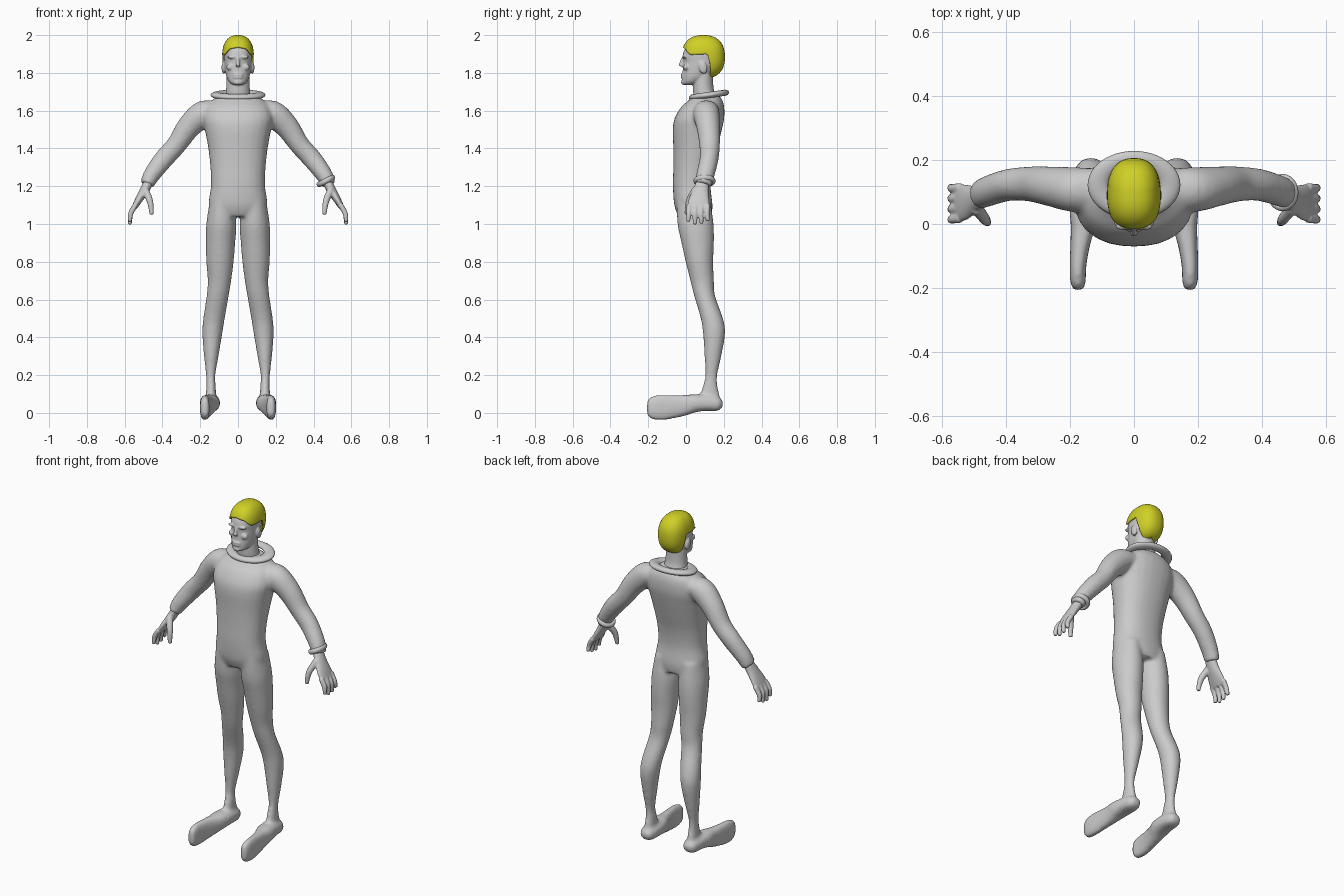
import bpy, bmesh, math
from mathutils import Vector, Matrix

if "Cube" in bpy.data.objects:
    bpy.data.objects.remove(bpy.data.objects["Cube"])


def material(name, rgb):
    m = bpy.data.materials.new(name)
    m.use_nodes = True
    m.diffuse_color = (*rgb, 1)
    m.node_tree.nodes["Principled BSDF"].inputs["Base Color"].default_value = (*rgb, 1)
    return m


grey = material("plain grey", (0.6, 0.6, 0.6))
yellow = material("hair yellow", (0.63, 0.63, 0.02))


def spline(rows, steps=4):
    """Catmull-Rom interpolation of equal-length rows."""
    out = []
    for i in range(len(rows) - 1):
        quad = [rows[max(i - 1, 0)], rows[i], rows[i + 1], rows[min(i + 2, len(rows) - 1)]]
        for k in range(steps):
            t = k / steps
            out.append([b + 0.5 * t * (c - a + t * (2 * a - 5 * b + 4 * c - d + t * (3 * (b - c) + d - a)))
                        for a, b, c, d in zip(*quad)])
    return out + [list(rows[-1])]


def tube(bm, rows, side=1, ref=(0, 1, 0), tangent=None, power=2, n=28):
    """Closed loft; rows are x, y, z, half width, half depth along ref."""
    rows = spline(rows)
    pts = [Vector((side * r[0], r[1], r[2])) for r in rows]
    rings = []
    for i, (p, r) in enumerate(zip(pts, rows)):
        t = Vector(tangent) if tangent else (pts[min(i + 1, len(pts) - 1)] - pts[max(i - 1, 0)]).normalized()
        b = Vector(ref)
        b = (b - t * b.dot(t)).normalized()
        a = b.cross(t)
        ring = []
        for k in range(n):
            c, s = math.cos(math.tau * k / n), math.sin(math.tau * k / n)
            f = (abs(c) ** power + abs(s) ** power) ** (-1 / power)
            ring.append(bm.verts.new(p + a * (c * f * r[3]) + b * (s * f * r[4])))
        rings.append(ring)
    for lo, hi in zip(rings, rings[1:]):
        for k in range(n):
            bm.faces.new((lo[k], lo[(k + 1) % n], hi[(k + 1) % n], hi[k]))
    bm.faces.new(rings[0])
    bm.faces.new(rings[-1])


def upright(bm, rows, side=1, power=2):
    """Loft of level sections; rows are z, x min, x max, y front, y back."""
    tube(bm, [((x0 + x1) / 2, (y0 + y1) / 2, z, (x1 - x0) / 2, (y1 - y0) / 2)
              for z, x0, x1, y0, y1 in rows], side, tangent=(0, 0, 1), power=power)


def blob(bm, centre, size, tilt=0):
    m = Matrix.Translation(centre) @ Matrix.Rotation(tilt, 4, 'X') @ Matrix.Diagonal((*size, 1))
    bmesh.ops.create_icosphere(bm, subdivisions=3, radius=1, matrix=m)


def finish(bm, name, mat, voxel=None, smooth=4):
    bmesh.ops.recalc_face_normals(bm, faces=bm.faces)
    me = bpy.data.meshes.new(name)
    bm.to_mesh(me)
    bm.free()
    me.materials.append(mat)
    me.shade_smooth()
    ob = bpy.data.objects.new(name, me)
    bpy.context.collection.objects.link(ob)
    if voxel:
        r = ob.modifiers.new("merge", 'REMESH')
        r.mode, r.voxel_size, r.use_smooth_shade = 'VOXEL', voxel, True
        s = ob.modifiers.new("soften", 'SMOOTH')
        s.factor, s.iterations = 0.5, smooth
    return ob


# Suited body: torso, legs, feet and arms merged into one skin
bm = bmesh.new()
torso = [(1.04, .12, -.04, .135), (1.1, .155, -.062, .14), (1.2, .143, -.069, .13), (1.3, .146, -.067, .14),
         (1.4, .157, -.067, .165), (1.5, .175, -.07, .19), (1.56, .185, -.06, .202), (1.62, .17, -.025, .202),
         (1.66, .13, .02, .19), (1.69, .075, .04, .165)]
upright(bm, [(z, -w, w, f, b) for z, w, f, b in torso], power=2.3)
leg = [(1.12, .02, .15, -.05, .13), (1.0, .008, .168, -.045, .146), (.9, .015, .17, -.024, .148),
       (.8, .023, .168, -.002, .144), (.7, .036, .16, .023, .148), (.62, .049, .166, .043, .154),
       (.5, .07, .184, .078, .196), (.42, .083, .189, .09, .207), (.3, .103, .18, .098, .187),
       (.2, .12, .169, .102, .166), (.14, .118, .168, .088, .168), (.05, .113, .173, .06, .19)]
foot = [(.143, .194, .04, .016, .02), (.143, .17, .045, .035, .041), (.145, .1, .052, .042, .05),
        (.152, .04, .05, .048, .05), (.16, -.01, .04, .055, .038), (.169, -.07, .033, .062, .03),
        (.175, -.13, .028, .067, .026), (.175, -.18, .027, .06, .024), (.172, -.206, .027, .038, .016)]
arm = [(.13, .11, 1.6, .055, .065), (.19, .108, 1.58, .07, .07), (.262, .118, 1.512, .063, .062),
       (.325, .125, 1.42, .053, .055), (.392, .122, 1.345, .052, .05), (.455, .103, 1.262, .045, .048),
       (.483, .09, 1.208, .037, .045)]
for s in (1, -1):
    upright(bm, leg, s)
    tube(bm, foot, s, ref=(1, 0, 0), power=2.6)
    bm.verts.ensure_lookup_table()
    tube(bm, arm, s)
finish(bm, "body_suit", grey, 0.01, 6)

# The foot lofts use width along z, so swap is handled by the section rows of the sole
for s, label in ((1, "left"), (-1, "right")):
    bm = bmesh.new()
    palm = [(.465, .092, 1.235, .026, .032), (.497, .078, 1.175, .024, .042),
            (.53, .068, 1.12, .019, .057), (.55, .066, 1.085, .014, .058)]
    tube(bm, palm, s)
    for i in range(4):
        y, drop = .018 + .032 * i, (.015, 0, .003, .018)[i]
        tube(bm, [(.543, y, 1.1, .014, .015), (.568, y - .003, 1.055, .014, .014),
                  (.572, y - .006 + .003 * i, .998 + drop, .01, .01)], s, n=14)
    tube(bm, [(.492, .05, 1.18, .02, .02), (.466, .015, 1.12, .017, .017),
              (.457, .003, 1.05, .011, .011)], s, n=14)
    finish(bm, label + "_hand", grey, 0.005, 3)

# Head with neck, brow, nose, lips, chin and ears
bm = bmesh.new()
skull = [(1.737, .025, -.014, .03), (1.75, .045, -.021, .075), (1.78, .061, -.02, .125), (1.82, .069, -.017, .16),
         (1.86, .073, -.014, .18), (1.9, .075, -.016, .187), (1.94, .07, .003, .18), (1.97, .045, .045, .14)]
upright(bm, [(z, -w, w, f, b) for z, w, f, b in skull], power=2.2)
tube(bm, [(0, .105, 1.65, .072, .06), (0, .092, 1.71, .063, .055), (0, .09, 1.8, .06, .052)])
tube(bm, [(0, -.012, 1.885, .008, .008), (0, -.024, 1.855, .009, .01), (0, -.029, 1.835, .014, .012)], n=14)
for z in (1.79, 1.776):
    blob(bm, (0, -.019, z), (.026, .008, .007))
blob(bm, (0, -.014, 1.75), (.024, .012, .014))
for s in (1, -1):
    blob(bm, (s * .03, -.008, 1.884), (.03, .012, .008))
    blob(bm, (s * .04, .002, 1.83), (.022, .016, .018))
    blob(bm, (s * .076, .09, 1.828), (.011, .022, .034), 0.25)
finish(bm, "head", grey, 0.005, 3)

# Hair cap with an arched fringe, ear cut-outs and a low nape
def hairline(phi):
    keys = [(0, 1.935), (.18, 1.925), (.3, 1.895), (.56, 1.9), (.64, 1.8), (.72, 1.775), (1, 1.785)]
    for (p, a), (q, b) in zip(keys, keys[1:]):
        if phi <= q:
            return a + (b - a) * (phi - p) / (q - p)
    return keys[-1][1]


bm = bmesh.new()
segments, levels = 64, 18
size, centre = Vector((.084, .114, .115)), Vector((0, .092, 1.885))
top = bm.verts.new(centre + Vector((0, 0, size.z)))
rings = []
for j in range(1, levels + 1):
    ring = []
    for k in range(segments):
        phi = math.tau * k / segments
        low = hairline(min(phi, math.tau - phi) / math.pi)
        theta = math.acos(max(-.95, (low - centre.z) / size.z)) * j / levels
        d = Vector((math.sin(theta) * math.sin(phi), -math.sin(theta) * math.cos(phi), math.cos(theta)))
        d *= sum(abs(c) ** 2.4 for c in d) ** (-1 / 2.4)
        ring.append(bm.verts.new(centre + d * size))
    rings.append(ring)
for k in range(segments):
    n = (k + 1) % segments
    bm.faces.new((top, rings[0][k], rings[0][n]))
    for a, b in zip(rings, rings[1:]):
        bm.faces.new((a[k], b[k], b[n], a[n]))
hair = finish(bm, "hair", yellow)
shell = hair.modifiers.new("thickness", 'SOLIDIFY')
shell.thickness, shell.offset = 0.008, -1


def band(name, where, scale, rotation, major, minor):
    bpy.ops.mesh.primitive_torus_add(major_segments=48, minor_segments=14, location=where, rotation=rotation,
                                     major_radius=major, minor_radius=minor)
    ob = bpy.context.object
    ob.name, ob.scale = name, scale
    ob.data.materials.append(grey)
    ob.data.shade_smooth()


# Folded hood collar and the band on the left wrist
band("hood_collar", (0, .122, 1.683), (1, .74, .5), (.14, 0, 0), .112, .033)
band("wrist_band", (.465, .098, 1.228), (1, 1.1, 1.2), (0, 2.65, 0), .041, .012)
